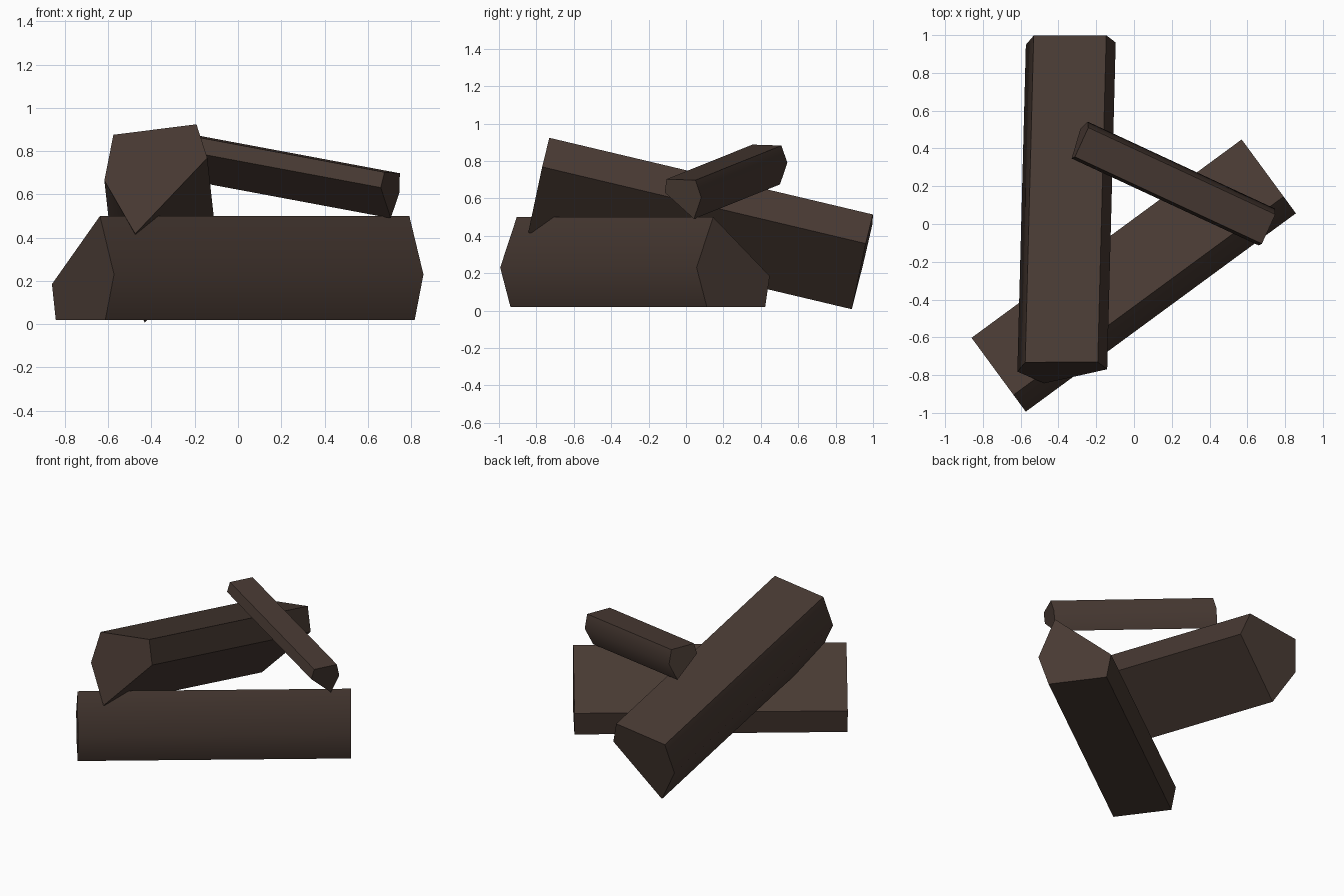
import bpy
import math
from mathutils import Vector

if "Cube" in bpy.data.objects:
    bpy.data.objects.remove(bpy.data.objects["Cube"], do_unlink=True)

# Dark bark colour shared by every log
bark = bpy.data.materials.new("dark_brown_wood")
colour = (0.065, 0.042, 0.033, 1)
bark.diffuse_color = colour
bark.use_nodes = True
bark.node_tree.nodes["Principled BSDF"].inputs["Base Color"].default_value = colour

# Split-log cross-section, (sideways, up) seen along the log
SECTION = [(0.172, -0.23), (-0.215, -0.23), (-0.245, -0.065), (0.13, 0.25), (0.24, -0.02)]


def add_log(name, start, end, roll, size):
    """Sweep the rolled and scaled section straight from start to end."""
    start, end = Vector(start), Vector(end)
    axis = (end - start).normalized()
    side = axis.cross(Vector((0, 0, 1))).normalized()
    up = side.cross(axis)
    c, s = math.cos(math.radians(roll)), math.sin(math.radians(roll))
    verts = []
    for centre in (start, end):
        for w, h in SECTION:
            verts.append(centre + size * (side * (w * c - h * s) + up * (w * s + h * c)))
    n = len(SECTION)
    faces = [list(range(n)), list(range(2 * n - 1, n - 1, -1))]
    for i in range(n):
        j = (i + 1) % n
        faces.append([j, i, n + i, n + j])
    mesh = bpy.data.meshes.new(name)
    mesh.from_pydata(verts, [], faces)
    # Wind every face outward from the log's middle
    middle = (start + end) / 2
    for face in mesh.polygons:
        if face.normal.dot(face.center - middle) < 0:
            face.flip()
    mesh.materials.append(bark)
    log = bpy.data.objects.new(name, mesh)
    bpy.context.collection.objects.link(log)
    bpy.ops.object.select_all(action='DESELECT')
    log.select_set(True)
    bpy.context.view_layer.objects.active = log
    bpy.ops.object.shade_smooth_by_angle(angle=math.radians(45))
    return log


# Big log lying on the ground
add_log("ground_log", (-0.715, -0.80, 0.25), (0.715, 0.25, 0.25), 0, 1)
# Second big log leaning over its left end
add_log("leaning_log", (-0.377, -0.785, 0.675), (-0.332, 0.945, 0.265), 187.4, 1)
# Small log bridging the two
add_log("small_top_log", (-0.29, 0.446, 0.785), (0.70, -0.014, 0.60), 181.7, 0.44)
